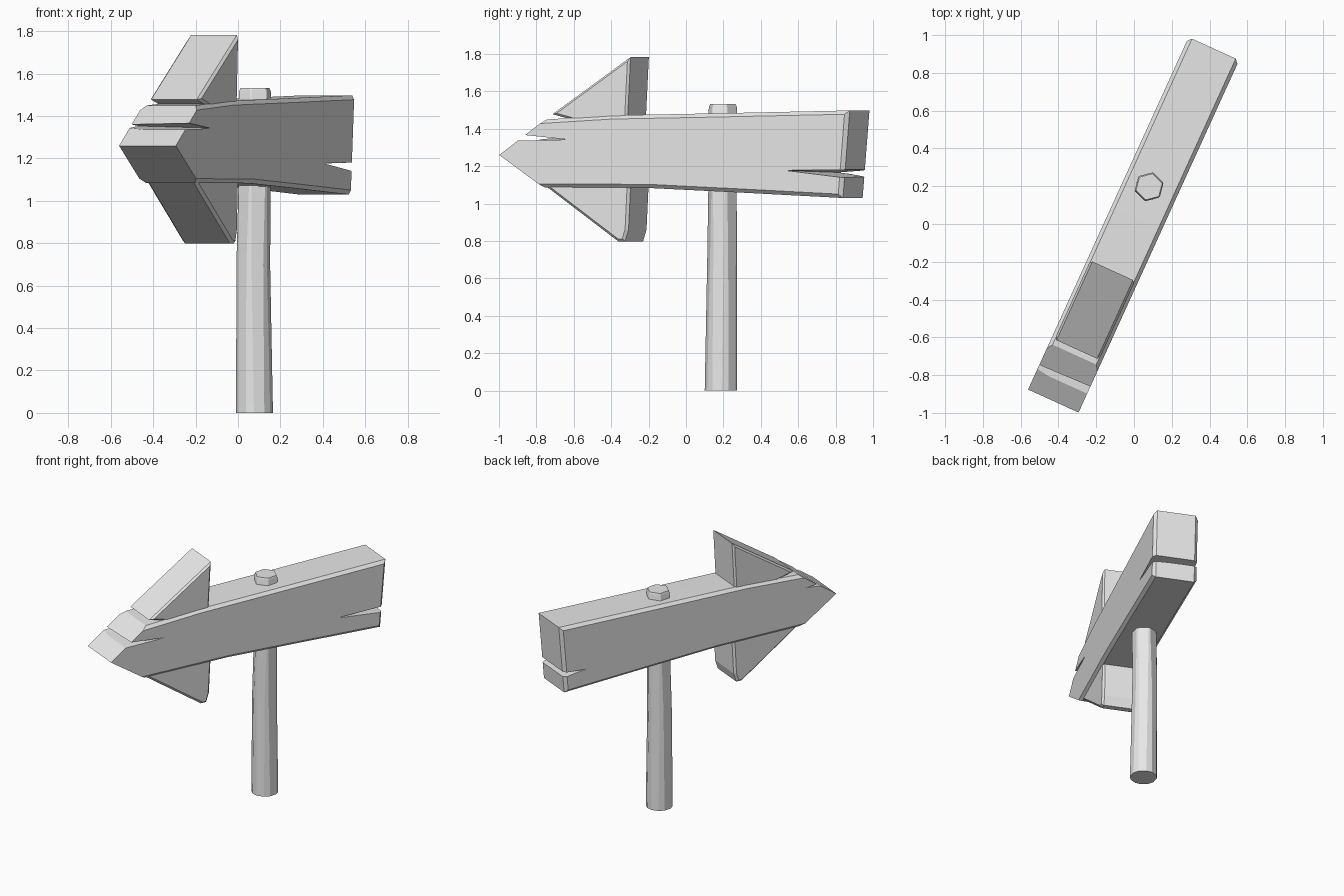
import bpy, bmesh
from math import radians, cos, sin

if "Cube" in bpy.data.objects:
    bpy.data.objects.remove(bpy.data.objects["Cube"], do_unlink=True)

TURN = radians(65.5)  # heading of the arrow board

grey = bpy.data.materials.new("plain grey")
grey.use_nodes = True
grey.diffuse_color = (0.8, 0.8, 0.8, 1)
grey.node_tree.nodes["Principled BSDF"].inputs["Base Color"].default_value = (0.8, 0.8, 0.8, 1)


def finish(bm, name, turn=0.0):
    bmesh.ops.recalc_face_normals(bm, faces=bm.faces)
    mesh = bpy.data.meshes.new(name)
    bm.to_mesh(mesh)
    bm.free()
    mesh.materials.append(grey)
    obj = bpy.data.objects.new(name, mesh)
    obj.rotation_euler.z = turn
    bpy.context.collection.objects.link(obj)
    return obj


def slab(name, near, half, far=None, bevel=0.0, bevel_from=-9.0):
    """Side profile (along board, height) given thickness, with chamfered outlines."""
    bm = bmesh.new()
    a = [bm.verts.new((u, -half, z)) for u, z in near]
    b = [bm.verts.new((u, half, z)) for u, z in (far or near)]
    caps = [bm.faces.new(a), bm.faces.new(b)]
    for i in range(len(a)):
        j = (i + 1) % len(a)
        bm.faces.new((a[i], a[j], b[j], b[i]))
    if bevel:
        bmesh.ops.recalc_face_normals(bm, faces=bm.faces)
        edges = [e for f in caps for e in f.edges
                 if min(v.co.x for v in e.verts) > bevel_from]
        bmesh.ops.bevel(bm, geom=edges, offset=bevel, segments=1,
                        affect='EDGES', clamp_overlap=True)
    return finish(bm, name, TURN)


# Arrow board with pointed front end
board = slab("arrow_board", [
    (-1.03, 1.26), (-0.76, 1.45), (-0.37, 1.472), (0.2, 1.482), (1.02, 1.498),
    (0.98, 1.03), (0.4, 1.058), (-0.15, 1.083), (-0.77, 1.085)],
    0.147, bevel=0.02, bevel_from=-0.8)

# Split cracks cut into the tail and the tip, deeper on one side
cracks = [
    slab("tail_crack", [(0.63, 1.178), (1.1, 1.182), (1.1, 1.125)], 0.2,
         [(0.86, 1.165), (1.1, 1.182), (1.1, 1.125)]),
    slab("tip_crack", [(-0.61, 1.342), (-1.06, 1.335), (-1.06, 1.385)], 0.2,
         [(-0.84, 1.355), (-1.06, 1.335), (-1.06, 1.385)]),
]
for crack in cracks:
    crack.hide_render = True
    mod = board.modifiers.new(crack.name, 'BOOLEAN')
    mod.operation = 'DIFFERENCE'
    mod.solver = 'EXACT'
    mod.object = crack
bpy.context.view_layer.update()
cut = bpy.data.meshes.new_from_object(
    board.evaluated_get(bpy.context.evaluated_depsgraph_get()))
board.modifiers.clear()
board.data = cut
for crack in cracks:
    bpy.data.objects.remove(crack, do_unlink=True)

# Barbs of the arrow head
slab("upper_barb", [(-0.73, 1.478), (-0.6, 1.445), (-0.29, 1.445), (-0.272, 1.783)],
     0.13, bevel=0.012)
slab("lower_barb", [(-0.765, 1.09), (-0.345, 0.798), (-0.305, 0.798),
                    (-0.285, 0.86), (-0.272, 1.11), (-0.74, 1.11)],
     0.13, bevel=0.014)

# Hexagonal post with worn corners, fading towards the top
bm = bmesh.new()
rings = []
for z, x, y, r, worn in [(0, 0.078, 0.187, 0.087, 13), (0.7, 0.072, 0.193, 0.08, 9),
                         (1.07, 0.078, 0.195, 0.077, 5), (1.515, 0.08, 0.197, 0.077, 3),
                         (1.532, 0.08, 0.197, 0.07, 3)]:
    angles = [radians(15 + 60 * k + s * worn) for k in range(6) for s in (-1, 1)]
    rings.append([bm.verts.new((x + r * cos(t), y + r * sin(t), z)) for t in angles])
for low, high in zip(rings, rings[1:]):
    for i in range(len(low)):
        j = (i + 1) % len(low)
        bm.faces.new((low[i], low[j], high[j], high[i]))
bm.faces.new(rings[0])
bm.faces.new(rings[-1])
finish(bm, "post")

# Smooth only the shallow edges
bpy.ops.object.select_all(action='DESELECT')
for name in ("arrow_board", "post"):
    bpy.data.objects[name].select_set(True)
    bpy.context.view_layer.objects.active = bpy.data.objects[name]
bpy.ops.object.shade_smooth_by_angle(angle=radians(25))
